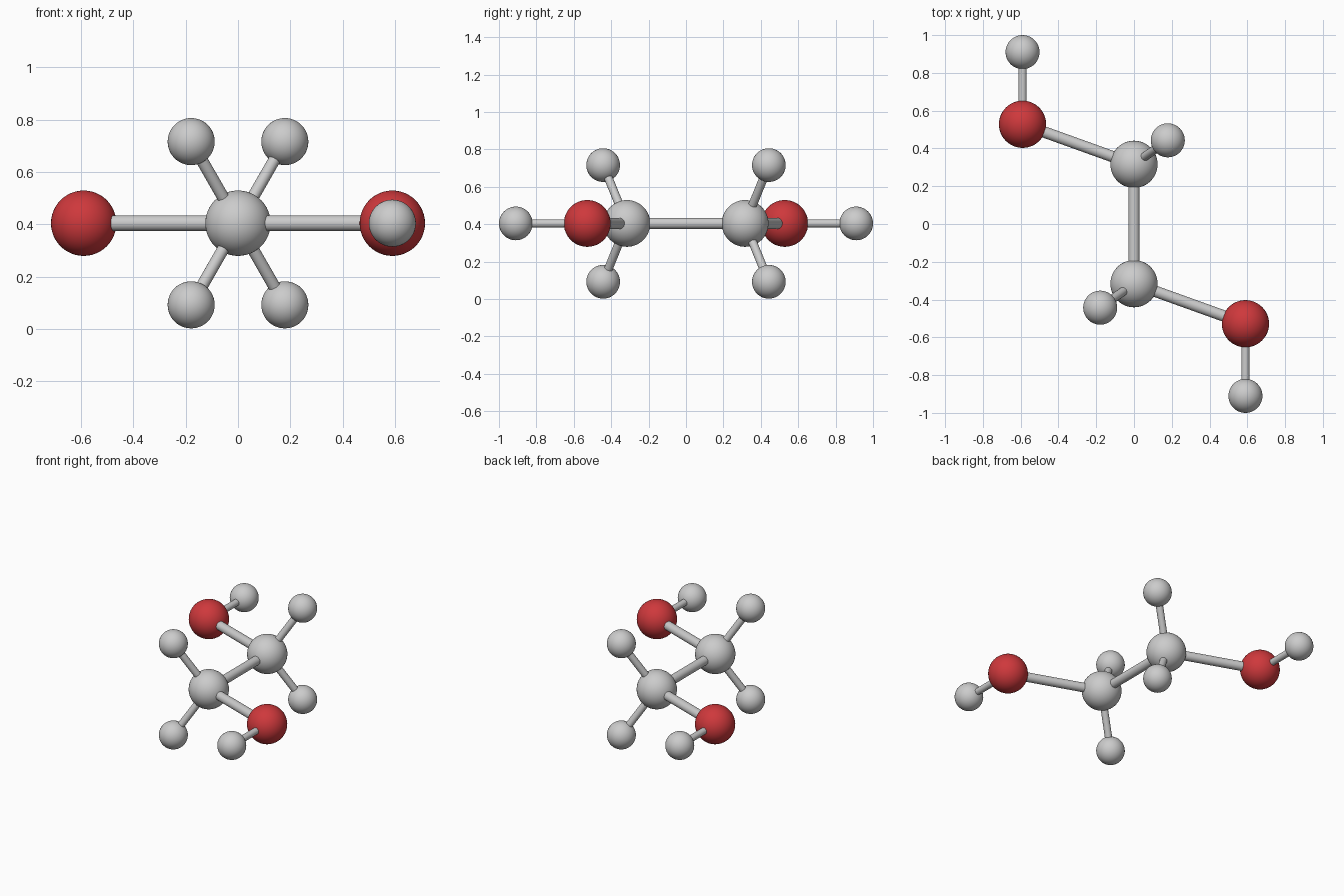
import bpy
from mathutils import Vector

if "Cube" in bpy.data.objects:
    bpy.data.objects.remove(bpy.data.objects["Cube"])


def material(name, color):
    m = bpy.data.materials.new(name)
    m.diffuse_color = (*color, 1)
    m.use_nodes = True
    m.node_tree.nodes["Principled BSDF"].inputs["Base Color"].default_value = m.diffuse_color
    return m


GREY = material("light grey", (0.6, 0.6, 0.6))
RED = material("red", (0.62, 0.04, 0.045))
Z = 0.404  # height of the molecule's central plane


def finish(name, mat):
    ob = bpy.context.object
    ob.name = name
    ob.data.materials.append(mat)
    bpy.ops.object.shade_smooth_by_angle()
    return ob


def atom(name, pos, radius, mat):
    bpy.ops.mesh.primitive_uv_sphere_add(segments=48, ring_count=24, radius=radius, location=pos)
    return finish(name, mat)


def bond(name, a, b, radius):
    d = b - a
    bpy.ops.mesh.primitive_cylinder_add(
        vertices=32, radius=radius, depth=d.length, location=(a + b) / 2,
        rotation=d.to_track_quat('Z', 'Y').to_euler())
    return finish(name, GREY)


# Two identical halves, turned 180 degrees about the vertical axis
carbons = []
for s, side in ((1, "back"), (-1, "front")):
    carbon = Vector((0, 0.316 * s, Z))
    oxygen = Vector((-0.59 * s, 0.528 * s, Z))
    tip = Vector((-0.59 * s, 0.91 * s, Z))
    carbons.append(carbon)
    atom(side + "_carbon", carbon, 0.125, GREY)
    atom(side + "_oxygen", oxygen, 0.125, RED)
    atom(side + "_end_hydrogen", tip, 0.09, GREY)
    bond(side + "_carbon_oxygen_bond", carbon, oxygen, 0.03)
    bond(side + "_oxygen_hydrogen_bond", oxygen, tip, 0.022)
    # Upper and lower hydrogens on each carbon
    for v, level in ((1, "upper"), (-1, "lower")):
        h = Vector((0.179 * s, 0.443 * s, Z + 0.312 * v))
        atom(f"{side}_{level}_hydrogen", h, 0.09, GREY)
        bond(f"{side}_{level}_hydrogen_bond", carbon, h, 0.023)

# Central bond
bond("central_bond", carbons[0], carbons[1], 0.03)
